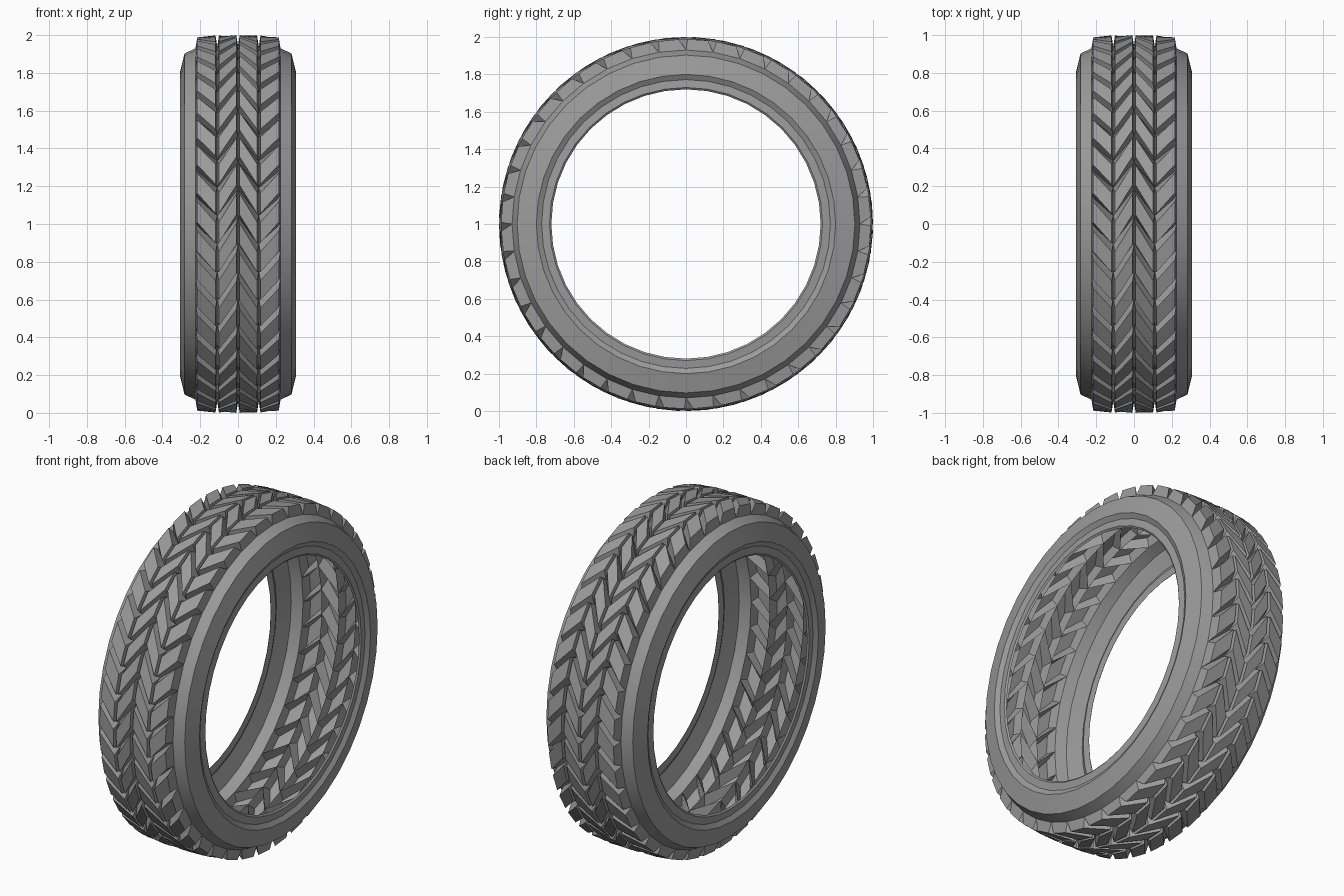
import bpy, bmesh
from math import sin, cos, pi, radians

if "Cube" in bpy.data.objects:
    bpy.data.objects.remove(bpy.data.objects["Cube"])

N = 40                      # tread blocks around the tyre
STEP = 2 * pi / N


def ring_point(x, r, a):
    """Point around the x axis; angle 0 faces the front and rises upwards."""
    return (x, -r * cos(a), 1 + r * sin(a))


def finish(name, bm):
    bmesh.ops.remove_doubles(bm, verts=bm.verts, dist=0.0005)
    bmesh.ops.recalc_face_normals(bm, faces=bm.faces)
    me = bpy.data.meshes.new(name)
    bm.to_mesh(me)
    bm.free()
    ob = bpy.data.objects.new(name, me)
    bpy.context.collection.objects.link(ob)
    bpy.context.view_layer.objects.active = ob
    ob.select_set(True)
    bpy.ops.object.shade_smooth_by_angle(angle=radians(12))
    ob.select_set(False)
    return ob


bm = bmesh.new()

# Tread columns: x, groove-floor radius, top radius, chevron angle offset
RIBS = [(-0.225, 0.93, 0.988, 0.0), (-0.11, 0.942, 0.998, -0.11),
        (0.0, 0.945, 1.0, 0.04), (0.11, 0.942, 0.998, -0.11),
        (0.225, 0.93, 0.988, 0.0)]
GAP_X, GAP_LOW, GAP_HIGH = 0.009, 0.009, 0.038

# Raised slanted blocks, their walls meeting in V-shaped grooves
for (xa, fa, ta, oa), (xb, fb, tb, ob_) in zip(RIBS, RIBS[1:]):
    for i in range(N):
        lo, hi = i * STEP, (i + 1) * STEP
        floor = [bm.verts.new(ring_point(*c)) for c in (
            (xa, fa, lo + oa), (xb, fb, lo + ob_),
            (xb, fb, hi + ob_), (xa, fa, hi + oa))]
        lo, hi = lo + GAP_LOW, hi - GAP_HIGH
        top = [bm.verts.new(ring_point(*c)) for c in (
            (xa + GAP_X, ta, lo + oa), (xb - GAP_X, tb, lo + ob_),
            (xb - GAP_X, tb, hi + ob_), (xa + GAP_X, ta, hi + oa))]
        bm.faces.new(top)
        for k in range(4):
            j = (k + 1) % 4
            bm.faces.new((floor[k], floor[j], top[j], top[k]))

# Shoulder, sidewall and stepped bead on both sides: x, radius
WALL = [(0.225, 0.93), (0.283, 0.903), (0.308, 0.80), (0.292, 0.772),
        (0.297, 0.73), (0.289, 0.72)]
for side in (-1, 1):
    for (xa, ra), (xb, rb) in zip(WALL, WALL[1:]):
        for i in range(N):
            a, b = i * STEP, (i + 1) * STEP
            bm.faces.new([bm.verts.new(ring_point(*c)) for c in (
                (side * xa, ra, a), (side * xb, rb, a),
                (side * xb, rb, b), (side * xa, ra, b))])

tyre = finish("tyre", bm)

# Dark grey rubber
rubber = bpy.data.materials.new("rubber")
rubber.diffuse_color = (0.33, 0.33, 0.33, 1)
rubber.use_nodes = True
rubber.node_tree.nodes["Principled BSDF"].inputs["Base Color"].default_value = rubber.diffuse_color
tyre.data.materials.append(rubber)
